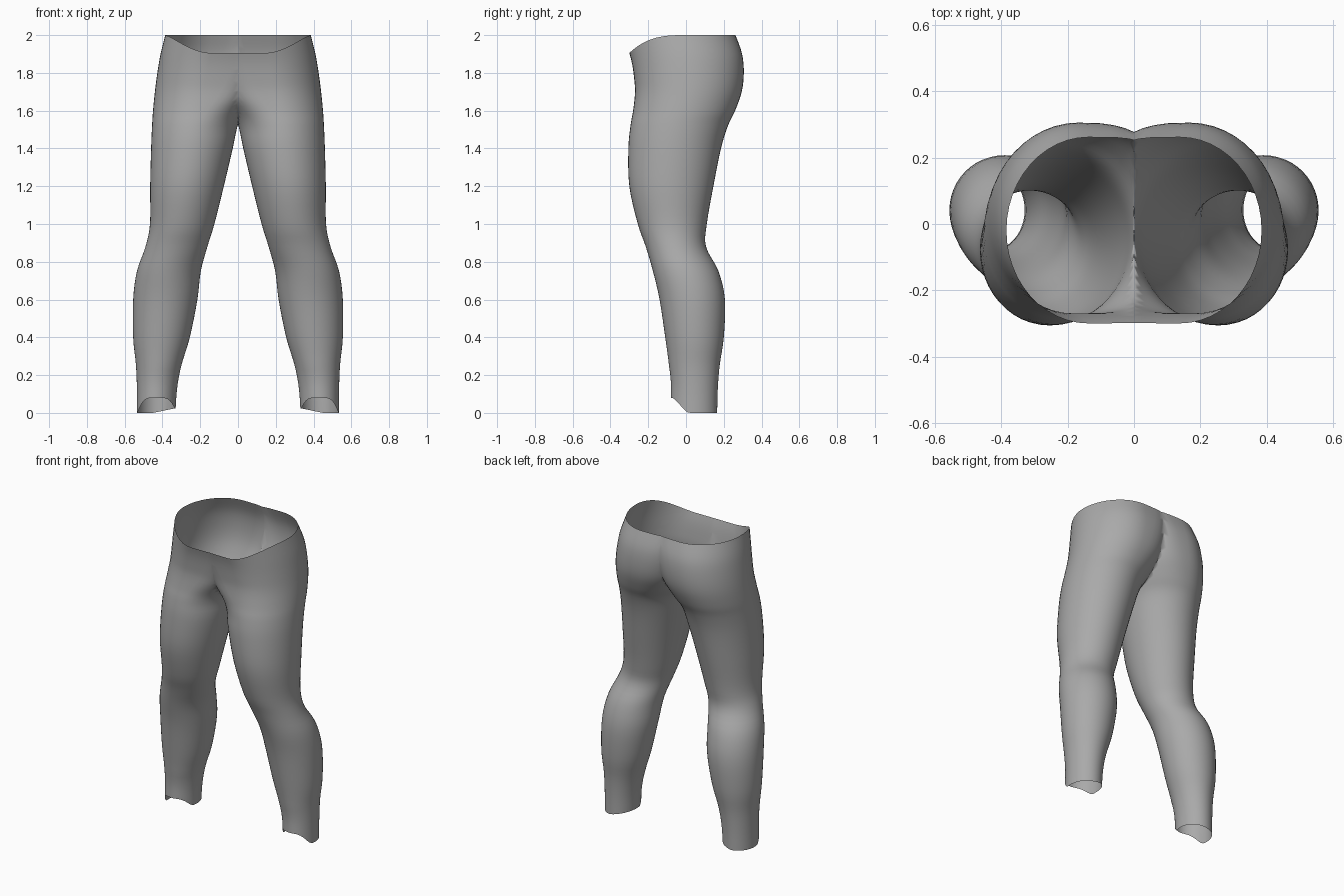
import bpy
import bmesh
from math import cos, sin, pi, copysign

default = bpy.data.objects.get("Cube")
if default:
    bpy.data.objects.remove(default, do_unlink=True)

SIDES = 48
STEPS = 4

# Left leg sections: height, outer x, inner x, front y, back y,
# squareness of the inner front and inner back quarters
SECTIONS = [
    (0.0, .535, .33, -.08, .165, 2, 2),
    (.12, .535, .322, -.08, .168, 2, 2),
    (.25, .54, .30, -.09, .178, 2, 2),
    (.4, .555, .255, -.11, .2, 2, 2),
    (.6, .555, .215, -.14, .206, 2, 2),
    (.75, .535, .197, -.175, .172, 2, 2),
    (.88, .49, .162, -.213, .106, 2, 2),
    (1.0, .466, .125, -.255, .11, 2, 2),
    (1.2, .465, .075, -.3, .145, 2, 2),
    (1.4, .46, .028, -.305, .185, 2, 2),
    (1.52, .455, .002, -.294, .222, 2, 2),
    (1.6, .45, -.03, -.28, .26, 2.5, 2.2),
    (1.7, .44, -.07, -.27, .295, 4, 2.5),
    (1.8, .427, -.09, -.275, .306, 5, 2.8),
    (1.9, .41, -.1, -.285, .297, 6, 3.2),
    (2.0, .385, -.11, -.3, .262, 6, 3.8),
]


def spline(a, b, c, d, t):
    """Smooth blend between b and c."""
    return b + .5 * t * (c - a + t * (2 * a - 5 * b + 4 * c - d + t * (3 * (b - c) + d - a)))


def smooth_sections():
    last = len(SECTIONS) - 1
    for i in range(last):
        near = [SECTIONS[min(max(i + k, 0), last)] for k in (-1, 0, 1, 2)]
        for s in range(STEPS):
            yield [spline(*values, s / STEPS) for values in zip(*near)]
    yield SECTIONS[last]


def clamp(v):
    return min(max(v, 0), 1)


def section_point(section, angle):
    z, outer, inner, front, back, front_power, back_power = section
    c, s = cos(angle), sin(angle)
    power = 2
    if c < 0:
        power = front_power if s < 0 else back_power
    x = (outer + inner) / 2 + (outer - inner) / 2 * copysign(abs(c) ** (2 / power), c)
    y = (front + back) / 2 + (back - front) / 2 * copysign(abs(s) ** (2 / power), s)
    # Waist dips at the front; hem arches up over the foot
    dip = .095 * clamp(-y / .3) ** 3 * clamp((z - 1.7) / .3)
    arch = clamp((.02 - y) / .1)
    lift = .08 * arch * arch * (3 - 2 * arch) + .025 * clamp((.45 - x) / .12) * (1 - arch)
    return x, y, z - dip + lift * clamp(1 - z / .25)


# Loft the leg, then trim it at the centre plane so the halves join
bm = bmesh.new()
rings = [[bm.verts.new(section_point(sec, 2 * pi * i / SIDES)) for i in range(SIDES)]
         for sec in smooth_sections()]
for low, high in zip(rings, rings[1:]):
    for i in range(SIDES):
        j = (i + 1) % SIDES
        bm.faces.new((low[i], low[j], high[j], high[i]))
bmesh.ops.bisect_plane(bm, geom=bm.verts[:] + bm.edges[:] + bm.faces[:], dist=.0005,
                       plane_co=(0, 0, 0), plane_no=(1, 0, 0), clear_inner=True)
bmesh.ops.remove_doubles(bm, verts=bm.verts[:], dist=.0005)
for face in bm.faces:
    face.smooth = True
mesh = bpy.data.meshes.new("leggings")
bm.to_mesh(mesh)
bm.free()

leggings = bpy.data.objects.new("leggings", mesh)
bpy.context.collection.objects.link(leggings)
mirror = leggings.modifiers.new("mirror", 'MIRROR')
mirror.merge_threshold = .002

# Plain grey cloth
grey = bpy.data.materials.new("grey cloth")
grey.use_nodes = True
colour = (.4, .4, .4, 1)
grey.diffuse_color = colour
grey.node_tree.nodes["Principled BSDF"].inputs["Base Color"].default_value = colour
mesh.materials.append(grey)
